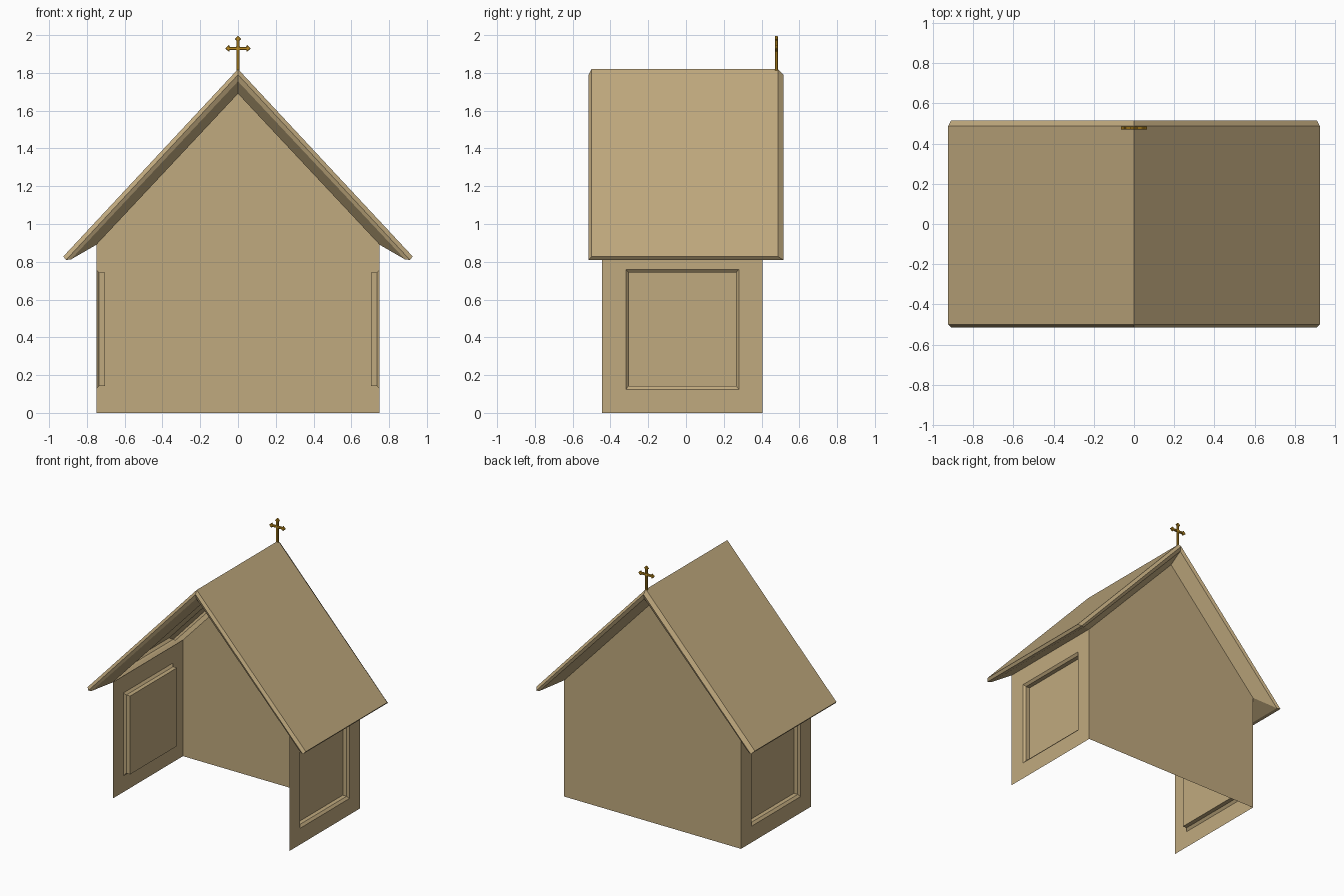
import bpy

cube = bpy.data.objects.get("Cube")
if cube:
    bpy.data.objects.remove(cube, do_unlink=True)


def material(name, colour):
    mat = bpy.data.materials.new(name)
    mat.use_nodes = True
    mat.diffuse_color = (*colour, 1)
    bsdf = next(n for n in mat.node_tree.nodes if n.type == "BSDF_PRINCIPLED")
    bsdf.inputs["Base Color"].default_value = (*colour, 1)
    bsdf.inputs["Roughness"].default_value = 0.8
    return mat


def build(name, verts, faces, mat):
    mesh = bpy.data.meshes.new(name)
    mesh.from_pydata(verts, [], faces)
    mesh.materials.append(mat)
    obj = bpy.data.objects.new(name, mesh)
    bpy.context.collection.objects.link(obj)
    return obj


tan = material("tan_plaster", (0.53, 0.40, 0.21))
gold = material("gold", (0.50, 0.26, 0.015))

FRONT, BACK = -0.445, 0.405
HALF, EAVE, PEAK = 0.75, 0.89, 1.69

# Back gable wall; the front stays open
build("back_wall",
      [(-HALF, BACK, 0), (-HALF, BACK, EAVE), (0, BACK, PEAK),
       (HALF, BACK, EAVE), (HALF, BACK, 0)],
      [(0, 1, 2, 3, 4)], tan)


# Side walls with a recessed panel: nested rectangles joined ring by ring
def side_wall(name, side):
    rings = [(HALF, FRONT, BACK, 0, EAVE),
             (HALF, -0.318, 0.28, 0.125, 0.76),
             (0.735, -0.303, 0.265, 0.143, 0.743),
             (0.703, -0.303, 0.265, 0.143, 0.743)]
    verts, faces = [], []
    for x, y0, y1, z0, z1 in rings:
        verts += [(side * x, y, z) for y, z in
                  ((y0, z0), (y1, z0), (y1, z1), (y0, z1))]
    for r in range(len(rings) - 1):
        for i in range(4):
            j = (i + 1) % 4
            quad = (4 * r + i, 4 * r + j, 4 * r + 4 + j, 4 * r + 4 + i)
            faces.append(quad if side > 0 else quad[::-1])
    panel = tuple(range(len(verts) - 4, len(verts)))
    faces.append(panel if side > 0 else panel[::-1])
    build(name, verts, faces, tan)


side_wall("left_wall", 1)
side_wall("right_wall", -1)


# Hollow roof shell: gable outlines from the front wall line, round the edge, to the back
def roof():
    # y, half width, eave height, ridge height
    sections = [(FRONT, HALF, EAVE, PEAK),
                (-0.505, 0.885, 0.812, 1.755),
                (-0.515, 0.91, 0.81, 1.79),
                (-0.50, 0.925, 0.828, 1.82),
                (0.487, 0.925, 0.828, 1.82),
                (0.515, 0.91, 0.81, 1.79),
                (0.505, 0.885, 0.812, 1.755),
                (BACK, HALF, EAVE, PEAK)]
    verts, faces = [], []
    for y, half, low, high in sections:
        verts += [(-half, y, low), (0, y, high), (half, y, low)]
    last = len(sections) - 1
    for s in range(last):
        for i in (0, 1):
            a = 3 * s + i
            faces.append((a, a + 1, a + 4, a + 3))
    # Soffits and eave edges link matching front and back sections
    for s in range(3):
        f, b = 3 * s, 3 * (last - s)
        faces.append((f, f + 3, b - 3, b))
        faces.append((f + 2, b + 2, b - 1, f + 5))
    build("roof", verts, faces, tan)


roof()


# Cross with flared, pointed tips, extruded from one outline
def cross():
    cx_z, y0, y1, w = 1.93, 0.47, 0.486, 0.008
    tip = [(w, w), (0.044, w), (0.047, 0.019), (0.055, 0.012), (0.068, 0),
           (0.055, -0.012), (0.047, -0.019), (0.044, -w)]
    outline = []
    for dx, dz in ((1, 0), (0, -1), (-1, 0), (0, 1)):
        if dz == -1:   # plain post down to the ridge
            outline += [(w, -w), (w, -0.13), (-w, -0.13)]
        else:
            outline += [(u * dx + v * -dz, u * dz + v * dx) for u, v in tip]
    n = len(outline)
    verts = [(x, y, cx_z + z) for y in (y0, y1) for x, z in outline]
    faces = [tuple(range(n))[::-1], tuple(range(n, 2 * n))]
    faces += [(i, (i + 1) % n, n + (i + 1) % n, n + i) for i in range(n)]
    obj = build("ridge_cross", verts, faces, gold)
    bev = obj.modifiers.new("soft_edges", "BEVEL")
    bev.width = 0.003
    bev.segments = 1


cross()
